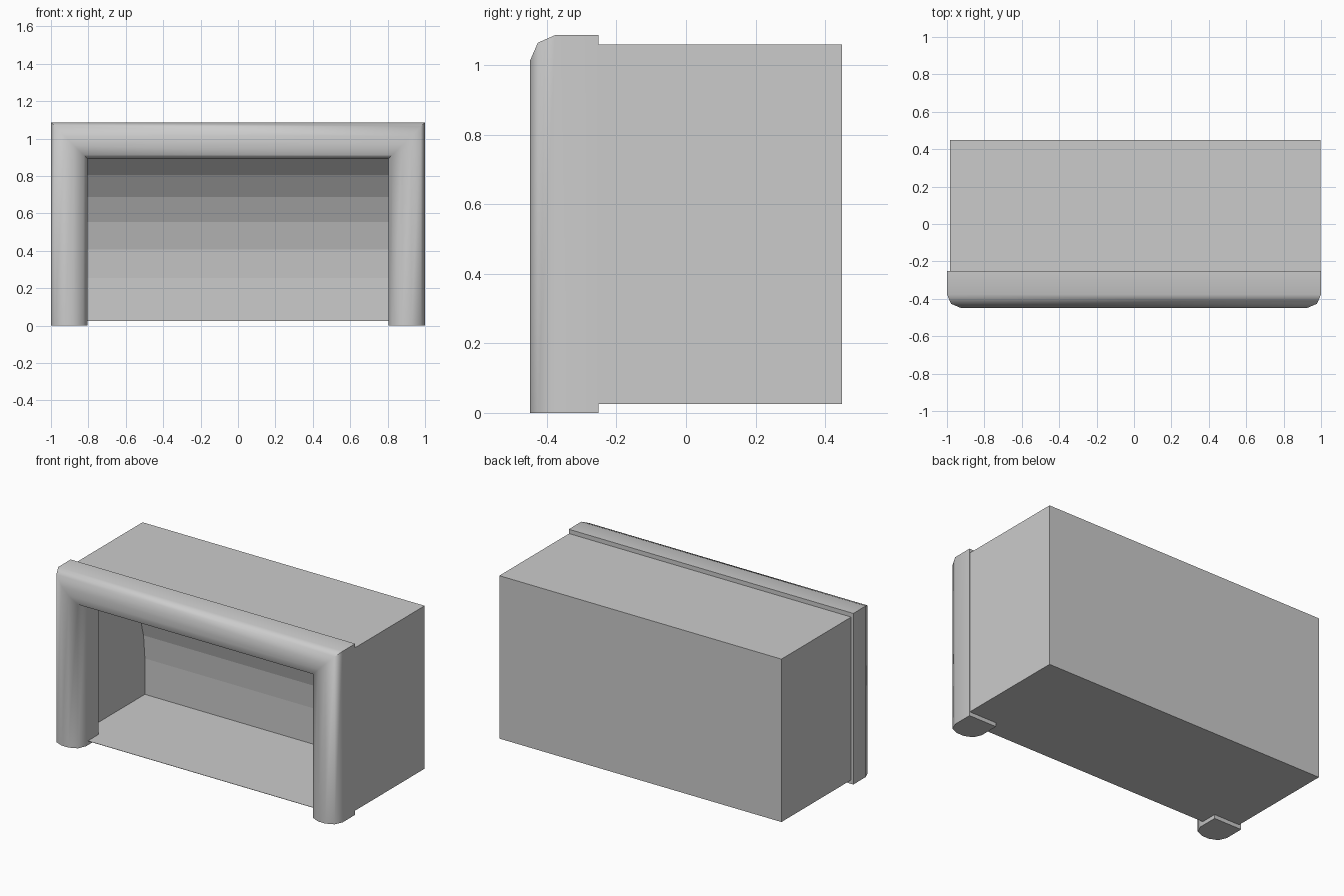
import bpy, bmesh
from math import sin, cos, pi, radians

if "Cube" in bpy.data.objects:
    bpy.data.objects.remove(bpy.data.objects["Cube"])


def finish(bm, name):
    bmesh.ops.recalc_face_normals(bm, faces=bm.faces[:])
    mesh = bpy.data.meshes.new(name)
    bm.to_mesh(mesh)
    bm.free()
    obj = bpy.data.objects.new(name, mesh)
    bpy.context.collection.objects.link(obj)
    return obj


# Hollow housing: outer box, curved recess, front rim
X0, X1, Y0, Y1, Z0, Z1 = -0.985, 0.998, -0.355, 0.45, 0.025, 1.06
IN_L, IN_R, IN_BACK, FLOOR = -0.9, 0.913, 0.352, 0.027
SPRING, RISE = 0.255, 0.78

bm = bmesh.new()
outline = [(Y0, Z0), (Y1, Z0), (Y1, Z1), (Y0, Z1)]
depth = IN_BACK - Y0
recess = [(Y0, FLOOR), (IN_BACK, FLOOR)]
recess += [(Y0 + depth * cos(i * pi / 16), SPRING + RISE * sin(i * pi / 16)) for i in range(9)]


def open_shell(profile, xa, xb):
    """Extrude a y-z profile along x, cap both ends, leave the front open."""
    left = [bm.verts.new((xa, y, z)) for y, z in profile]
    right = [bm.verts.new((xb, y, z)) for y, z in profile]
    for i in range(len(profile) - 1):
        bm.faces.new((left[i], left[i + 1], right[i + 1], right[i]))
    bm.faces.new(left)
    bm.faces.new(right)
    return [left[0], right[0], right[-1], left[-1]]


outer = open_shell(outline, X0, X1)
inner = open_shell(recess, IN_L, IN_R)
for i in range(4):
    j = (i + 1) % 4
    bm.faces.new((outer[i], outer[j], inner[j], inner[i]))
finish(bm, "hollow_housing")

# Rounded front frame: D section swept up, across and down with mitred corners
WIDTH, TOP = 0.195, 1.087
section = [(0, -0.25), (0, -0.375), (0.022, -0.425), (0.073, -0.447)]
section += [(WIDTH - d, y) for d, y in reversed(section)]

bm = bmesh.new()
rings = []
for side, foot in ((-1, True), (-1, False), (1, False), (1, True)):
    rings.append([bm.verts.new((side * (1 - d), y, 0 if foot else TOP - d)) for d, y in section])
n = len(section)
for a, b in zip(rings, rings[1:]):
    for i in range(n):
        j = (i + 1) % n
        bm.faces.new((a[i], a[j], b[j], b[i]))
bm.faces.new(rings[0])
bm.faces.new(rings[-1])
frame = finish(bm, "front_frame")
bpy.context.view_layer.objects.active = frame
frame.select_set(True)
bpy.ops.object.shade_smooth_by_angle(angle=radians(60))

# Centre the whole model on y
for obj in bpy.context.collection.objects:
    obj.location.y = -0.0015
